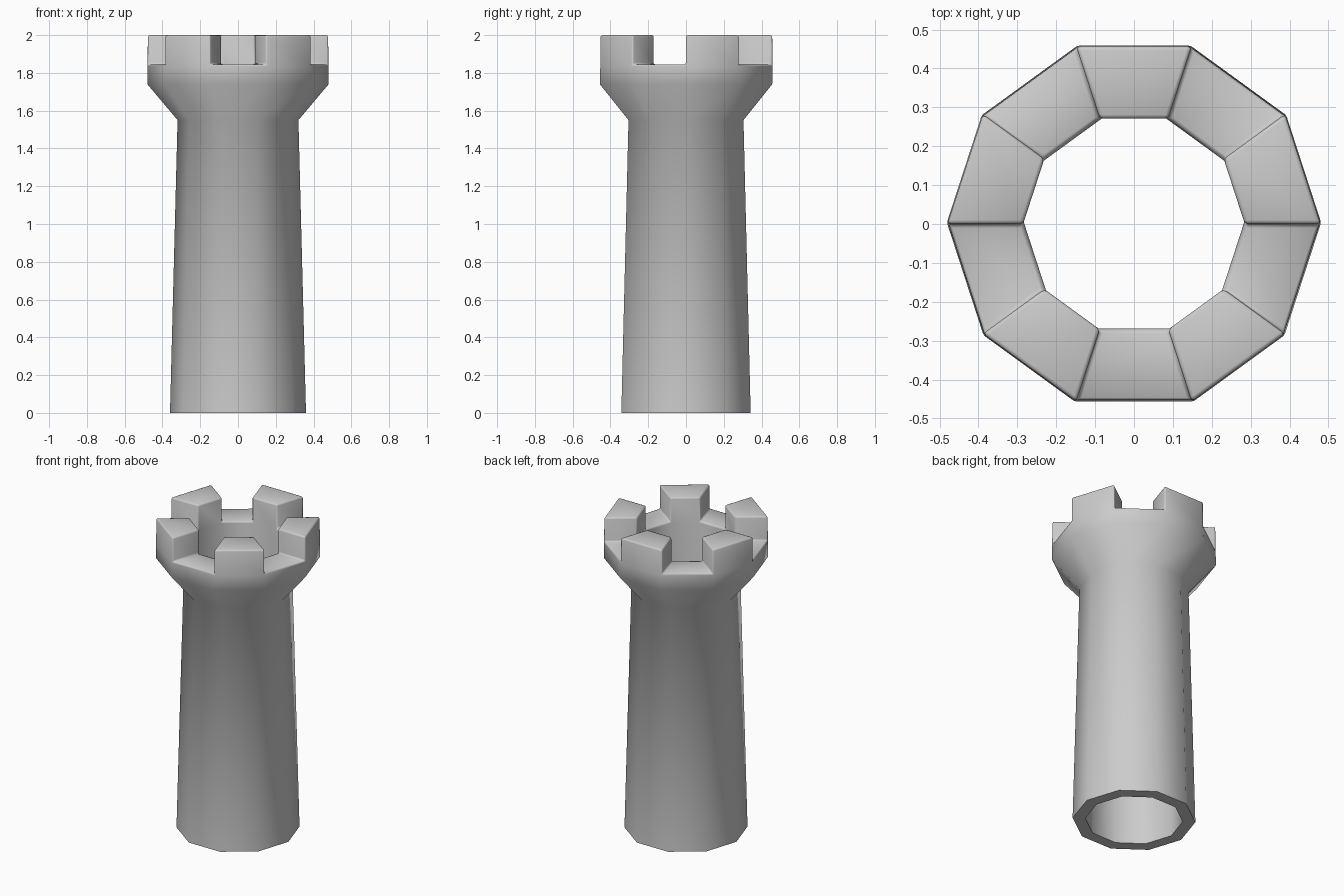
import bpy, bmesh, math

if "Cube" in bpy.data.objects:
    bpy.data.objects.remove(bpy.data.objects["Cube"])

SIDES = 10
# closed wall profile (radius, z): outside going up, then inside going down
PROFILE = [(0.36, 0), (0.32, 1.55), (0.48, 1.74), (0.48, 1.845), (0.285, 1.845), (0.285, 0)]

bm = bmesh.new()

# hollow ten-sided tower wall
rings = []
for r, z in PROFILE:
    rings.append([bm.verts.new((r * math.cos(math.tau * i / SIDES),
                                r * math.sin(math.tau * i / SIDES), z)) for i in range(SIDES)])
merlon_faces = []
for k in range(len(rings)):
    a, b = rings[k], rings[(k + 1) % len(rings)]
    for i in range(SIDES):
        j = (i + 1) % SIDES
        f = bm.faces.new((a[i], a[j], b[j], b[i]))
        if k == 3 and i % 2 == 0:
            merlon_faces.append(f)

# merlons: raise every second segment of the rim
res = bmesh.ops.extrude_discrete_faces(bm, faces=merlon_faces)
for f in res["faces"]:
    bmesh.ops.translate(bm, verts=f.verts, vec=(0, 0, 2 - 1.845))
bmesh.ops.remove_doubles(bm, verts=bm.verts, dist=1e-5)
bmesh.ops.recalc_face_normals(bm, faces=bm.faces)

# slightly softened battlement edges
edges = [e for e in bm.edges
         if min(v.co.z for v in e.verts) > 1.8 and e.calc_face_angle(0) > math.radians(60)]
bmesh.ops.bevel(bm, geom=edges, offset=0.01, segments=2, profile=0.5,
                affect='EDGES', clamp_overlap=True)

mesh = bpy.data.meshes.new("tower")
bm.to_mesh(mesh)
bm.free()
tower = bpy.data.objects.new("tower", mesh)
bpy.context.collection.objects.link(tower)
bpy.context.view_layer.objects.active = tower
tower.select_set(True)
bpy.ops.object.shade_smooth_by_angle(angle=math.radians(60))
